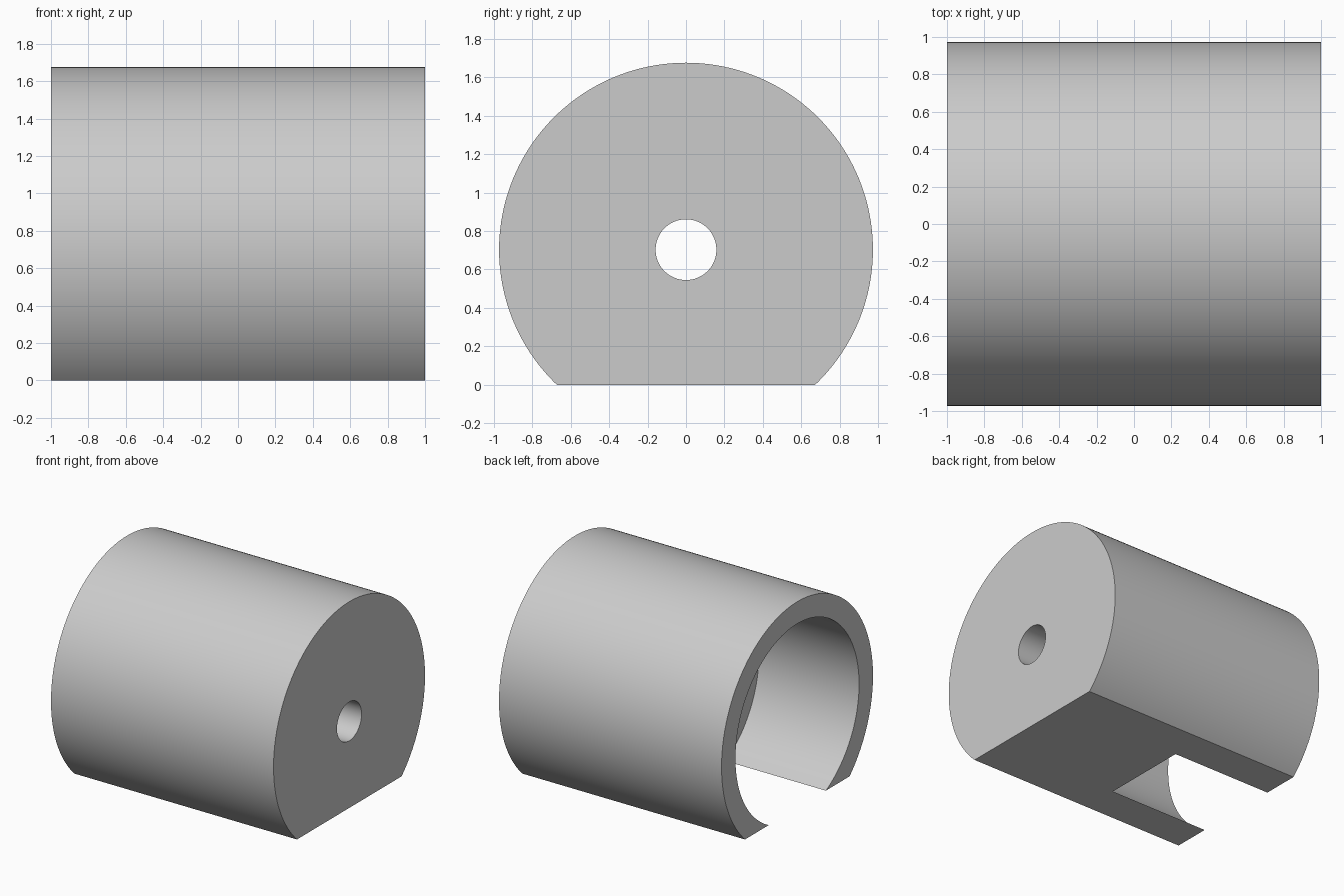
import bpy
from math import pi

RADIUS, AXIS_Z = 0.972, 0.703
BORE_RADIUS, BORE_DEPTH = 0.793, 0.9
HOLE_RADIUS = 0.158

if "Cube" in bpy.data.objects:
    bpy.data.objects.remove(bpy.data.objects["Cube"], do_unlink=True)

grey = bpy.data.materials.new("plain grey")
grey.use_nodes = True
grey.diffuse_color = (0.6, 0.6, 0.6, 1)
grey.node_tree.nodes["Principled BSDF"].inputs["Base Color"].default_value = grey.diffuse_color


def rod(name, radius, x_start, x_end, sides):
    """Cylinder lying along x on the shared axis."""
    bpy.ops.mesh.primitive_cylinder_add(
        vertices=sides, radius=radius, depth=x_end - x_start,
        location=((x_start + x_end) / 2, 0, AXIS_Z), rotation=(0, pi / 2, 0))
    obj = bpy.context.object
    obj.name = name
    obj.data.materials.append(grey)
    return obj


def cut(target, cutter):
    """Subtract the cutter and remove it."""
    mod = target.modifiers.new("cut", 'BOOLEAN')
    mod.operation, mod.solver, mod.object = 'DIFFERENCE', 'EXACT', cutter
    bpy.context.view_layer.objects.active = target
    bpy.ops.object.modifier_apply(modifier=mod.name)
    bpy.data.objects.remove(cutter, do_unlink=True)


# Round body
body = rod("flat_bottomed_sleeve", RADIUS, -1, 1, 160)

# Flat underside
bpy.ops.mesh.primitive_cube_add(size=4, location=(0, 0, -2))
slab = bpy.context.object
slab.name = "underside_cutter"
slab.data.materials.append(grey)
cut(body, slab)

# Wide blind bore, breaking through the flat, and the small hole in the end wall
cut(body, rod("bore_cutter", BORE_RADIUS, -1.2, -1 + BORE_DEPTH, 128))
cut(body, rod("hole_cutter", HOLE_RADIUS, -0.5, 1.2, 64))

# Smooth curved walls, sharp rims
bpy.ops.object.select_all(action='DESELECT')
body.select_set(True)
bpy.context.view_layer.objects.active = body
bpy.ops.object.shade_smooth_by_angle(angle=pi / 6)
